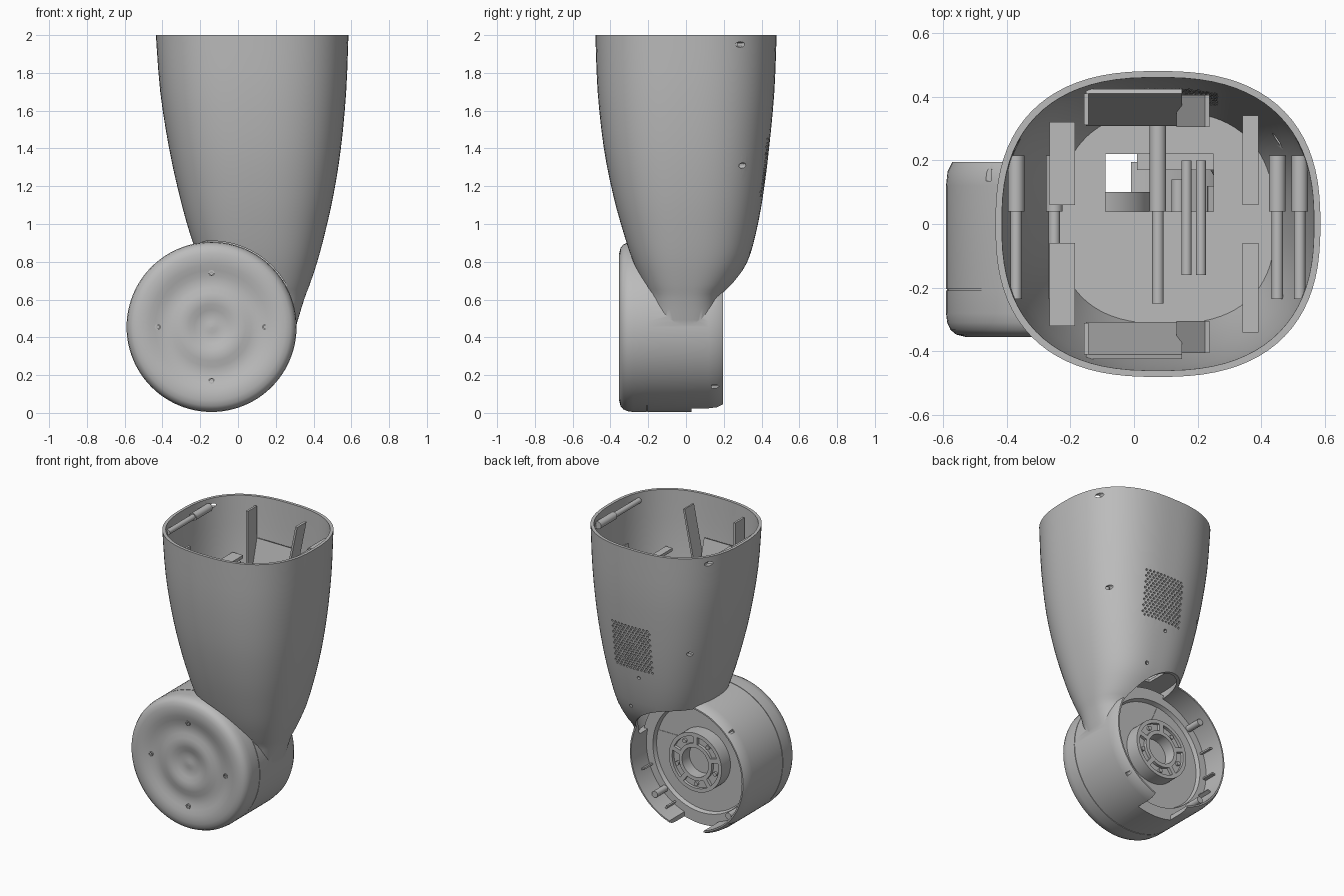
import bpy, bmesh, math
from mathutils import Matrix, Vector

if "Cube" in bpy.data.objects:
    bpy.data.objects.remove(bpy.data.objects["Cube"], do_unlink=True)

grey = bpy.data.materials.new("mid grey plastic")
grey.use_nodes = True
COLOR = (0.5, 0.5, 0.5, 1)
grey.diffuse_color = COLOR
grey.node_tree.nodes["Principled BSDF"].inputs["Base Color"].default_value = COLOR

HUB_X, HUB_Z, HUB_R = -0.14, 0.455, 0.45
SEAM_Y, BACK_Y = -0.205, 0.195


def finish(name, bm):
    bmesh.ops.recalc_face_normals(bm, faces=bm.faces)
    mesh = bpy.data.meshes.new(name)
    bm.to_mesh(mesh)
    bm.free()
    mesh.materials.append(grey)
    ob = bpy.data.objects.new(name, mesh)
    bpy.context.collection.objects.link(ob)
    return ob


def skin(name, rings):
    """Closed solid through a stack of equal rings."""
    bm = bmesh.new()
    vs = [[bm.verts.new(p) for p in ring] for ring in rings]
    n = len(vs[0])
    for a, b in zip(vs, vs[1:]):
        for i in range(n):
            j = (i + 1) % n
            bm.faces.new((a[i], a[j], b[j], b[i]))
    bm.faces.new(vs[0])
    bm.faces.new(vs[-1])
    return finish(name, bm)


def revolve(name, profile, x=HUB_X, z=HUB_Z, n=96):
    """Turn (radius, y) points around an axis parallel to y."""
    turn = [2 * math.pi * i / n for i in range(n)]
    return skin(name, [[(x + r * math.cos(a), y, z + r * math.sin(a)) for a in turn]
                       for r, y in profile])


def rod(name, x, z, r, y0, y1, n=20):
    return revolve(name, [(r, y0), (r, y1)], x, z, n)


def box(name, size, loc, axis="X", angle=0):
    bm = bmesh.new()
    bmesh.ops.create_cube(bm, size=1)
    bmesh.ops.scale(bm, vec=size, verts=bm.verts)
    bmesh.ops.transform(bm, verts=bm.verts, matrix=Matrix.Translation(loc) @ Matrix.Rotation(angle, 4, axis))
    return finish(name, bm)


def boolean(ob, tool, op="DIFFERENCE"):
    mod = ob.modifiers.new("cut", "BOOLEAN")
    mod.operation, mod.solver, mod.object = op, "EXACT", tool
    bpy.context.view_layer.objects.active = ob
    bpy.ops.object.modifier_apply(modifier=mod.name)
    bpy.data.objects.remove(tool, do_unlink=True)


def polar(angle, r):
    a = math.radians(angle)
    return HUB_X + r * math.cos(a), HUB_Z + r * math.sin(a)


# Thigh sections: height, right, left, front, back
SECTIONS = [Vector(s) for s in (
    (0.45, -0.10, 0.305, -0.20, 0.185),
    (0.60, -0.12, 0.35, -0.20, 0.19),
    (0.68, -0.15, 0.38, -0.23, 0.25),
    (0.80, -0.20, 0.42, -0.28, 0.325),
    (0.95, -0.255, 0.46, -0.33, 0.37),
    (1.15, -0.31, 0.505, -0.385, 0.408),
    (1.40, -0.365, 0.545, -0.435, 0.44),
    (1.70, -0.412, 0.573, -0.468, 0.468),
    (2.00, -0.435, 0.585, -0.48, 0.48))]


def smooth_sections(steps=3):
    p = [SECTIONS[0]] + SECTIONS + [SECTIONS[-1]]
    out = []
    for a, b, c, d in zip(p, p[1:], p[2:], p[3:]):
        for k in range(steps):
            t = k / steps
            v = b * 2 + (c - a) * t + (a * 2 - b * 5 + c * 4 - d) * t**2 + (b * 3 - a - c * 3 + d) * t**3
            out.append(v / 2)
    return out + [SECTIONS[-1]]


def section_ring(s, inset, n=80):
    z, x0, x1, y0, y1 = s
    cx, hx = (x0 + x1) / 2, (x1 - x0) / 2 - inset
    ring = []
    for i in range(n):
        a = 2 * math.pi * (i + 0.5) / n
        c, q = math.cos(a), math.sin(a)
        hy = (y1 if q > 0 else -y0) - inset
        ring.append((cx + hx * math.copysign(abs(c) ** 0.8, c),
                     hy * math.copysign(abs(q) ** 0.8, q), z))
    return ring


# Thigh shell joined to the hub drum, then hollowed
stack = smooth_sections()
shell = skin("thigh_shell", [section_ring(s, 0) for s in stack])
drum = revolve("drum", [(HUB_R, SEAM_Y), (HUB_R, 0.12), (HUB_R - 0.005, 0.165), (HUB_R - 0.02, BACK_Y)])
boolean(shell, drum, "UNION")
core = [section_ring(s, 0.02) for s in stack[2:]]
core.append([(x, y, z + 0.05) for x, y, z in core[-1]])
boolean(shell, skin("core", core))
boolean(shell, revolve("back_opening", [(0.42, 0.003), (0.42, 0.7)]))
boolean(shell, revolve("cap_seat", [(0.455, -0.7), (0.455, SEAM_Y + 0.0005)]))
boolean(shell, box("drum_notch", (0.26, 0.3, 0.12), (HUB_X, 0.18, 0.03)))

# Screw holes from the back and the vent grille, cut together
SCREWS = [(-0.37, 1.95), (0.52, 1.95), (-0.25, 1.31), (0.45, 1.31)]
bm = bmesh.new()


def drill(x, z, r, n=12):
    m = Matrix.Translation((x, 0.4, z)) @ Matrix.Rotation(math.pi / 2, 4, "X")
    bmesh.ops.create_cone(bm, cap_ends=True, segments=n, radius1=r, radius2=r, depth=0.4, matrix=m)


for x, z in SCREWS:
    drill(x, z, 0.015)
drill(0.08, 1.09, 0.012)
drill(0.18, 0.85, 0.012)
for row in range(16):
    for col in range(11):
        drill(-0.026 + col * 0.027 + (row % 2) * 0.0135, 1.15 + row * 0.02, 0.0075, n=6)
boolean(shell, finish("drills", bm))

# Oval screw openings in the drum wall
for a in (135, 225, 315):
    x, z = polar(a, HUB_R)
    boolean(shell, rod("hole", x, z, 0.012, 0.135, 0.185, 12))

# Rounded cap with a rippled face
cap = revolve("hub_cap", [
    (0.45, SEAM_Y - 0.004), (0.45, -0.28), (0.446, -0.31), (0.436, -0.332), (0.418, -0.347),
    (0.39, -0.354), (0.36, -0.355), (0.33, -0.351), (0.30, -0.342), (0.27, -0.334), (0.24, -0.331),
    (0.21, -0.334), (0.18, -0.342), (0.15, -0.345), (0.12, -0.341), (0.09, -0.331), (0.06, -0.324),
    (0.03, -0.325), (0.005, -0.328)])
screws = []
for a in range(0, 360, 90):
    x, z = polar(a, 0.285)
    screws.append(revolve("cap_screw", [(0.016, -0.32), (0.016, -0.346), (0.009, -0.346), (0.009, -0.338)], x, z, 20))

# Motor housing with a recessed back and a raised flange
motor = revolve("motor_housing", [
    (0.447, -0.208), (0.447, 0.03), (0.37, 0.03), (0.36, 0.0), (0.2, 0.0), (0.2, 0.1), (0.175, 0.1),
    (0.175, 0.08), (0.125, 0.08), (0.125, 0.1), (0.1, 0.1), (0.1, 0.02)])
details = []
for k in range(5):
    a = 72 * k + 18
    x, z = polar(a, 0.15)
    details.append(box("flange_spoke", (0.07, 0.03, 0.03), (x, 0.085, z), "Y", -math.radians(a)))
    x, z = polar(a + 36, 0.15)
    details.append(rod("flange_bolt", x, z, 0.014, 0.05, 0.095))

# Bosses and gussets lining the open drum
for a in (135, 225, 315):
    x, z = polar(a, 0.395)
    details.append(rod("drum_boss", x, z, 0.022, 0.0, 0.14))
for a in (160, 185, 205, 300, 340):
    x, z = polar(a, 0.41)
    details.append(box("drum_gusset", (0.03, 0.12, 0.01), (x, 0.06, z), "Y", -math.radians(a)))

# Cross rods inside the thigh: thick rear sleeve over a thinner front post
for x, z in SCREWS:
    details.append(rod("rod_sleeve", x, z, 0.026, 0.04, 0.215))
    details.append(rod("rod_post", x, z, 0.018, -0.235, 0.05))
details.append(rod("centre_sleeve", 0.075, 1.02, 0.026, 0.04, 0.32))
details.append(rod("centre_post", 0.075, 1.02, 0.018, -0.25, 0.05))
for x in (0.165, 0.21):
    details.append(rod("motor_post", x, 1.0, 0.016, -0.16, 0.2))

# Floor across the thigh above the motor, with an access window at the rear
low = SECTIONS[4]
floor = skin("thigh_floor", [[(x, y, z + dz) for x, y, z in section_ring(low, 0.016)] for dz in (-0.01, 0.01)])
boolean(floor, box("window", (0.34, 0.18, 0.2), (0.08, 0.13, low[0])))
details.append(floor)
details.append(box("motor_bracket", (0.25, 0.06, 0.02), (0.135, 0.2, 0.94)))

# Ledges and the pair of brackets with tall wings
for s in (1, -1):
    details.append(box("right_ledge", (0.08, 0.26, 0.02), (-0.225, 0.19 * s, 1.62)))
    details.append(box("left_ledge", (0.05, 0.28, 0.02), (0.365, 0.2 * s, 1.62)))
    details.append(box("bracket_plate", (0.3, 0.014, 0.4), (0.0, 0.365 * s, 1.53), "X", -0.26 * s))
    details.append(box("bracket_right_wing", (0.014, 0.1, 0.45), (-0.15, 0.36 * s, 1.72)))
    details.append(box("bracket_left_wing", (0.014, 0.1, 0.45), (0.185, 0.355 * s, 1.72), "Y", 0.2))

# Smooth the round parts while keeping crisp edges
bpy.ops.object.select_all(action="DESELECT")
for ob in [shell, cap, motor] + screws + details:
    ob.select_set(True)
bpy.context.view_layer.objects.active = shell
bpy.ops.object.shade_smooth_by_angle(angle=math.radians(30))
